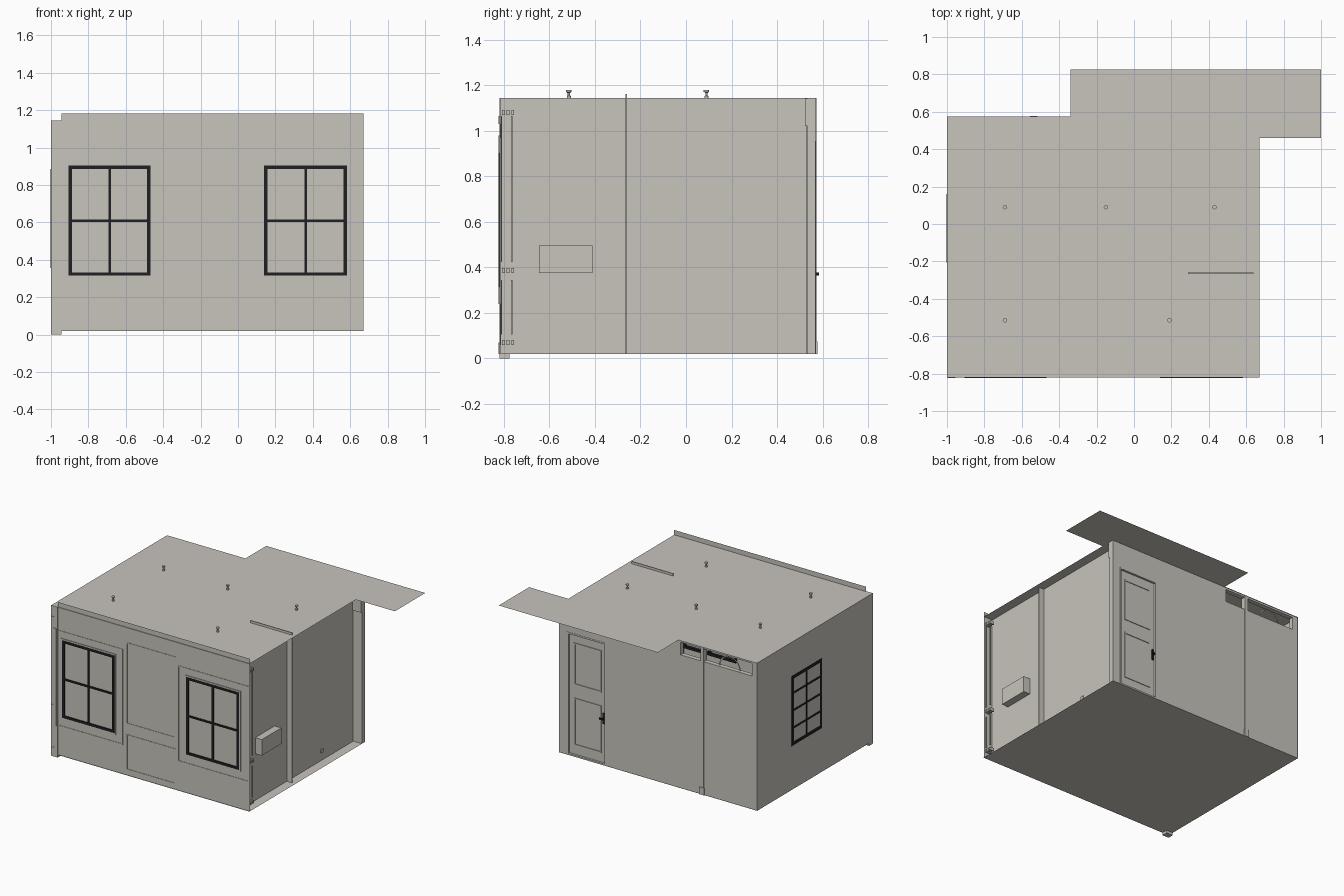
import bpy, bmesh, math

if "Cube" in bpy.data.objects:
    bpy.data.objects.remove(bpy.data.objects["Cube"])

def material(name, rgb):
    m = bpy.data.materials.new(name)
    m.diffuse_color = (*rgb, 1)
    m.use_nodes = True
    m.node_tree.nodes["Principled BSDF"].inputs["Base Color"].default_value = m.diffuse_color
    return m

PLASTER = material("warm_grey", (0.58, 0.555, 0.51))
BLACK = material("black_frame", (0.014, 0.014, 0.016))

def finish(name, bm, mat):
    me = bpy.data.meshes.new(name)
    bm.to_mesh(me)
    bm.free()
    me.materials.append(mat)
    ob = bpy.data.objects.new(name, me)
    bpy.context.collection.objects.link(ob)
    return ob

def add_box(bm, x0, x1, y0, y1, z0, z1):
    vs = bmesh.ops.create_cube(bm, size=1)["verts"]
    for v in vs:
        v.co = ((x0 + x1) / 2 + v.co.x * (x1 - x0),
                (y0 + y1) / 2 + v.co.y * (y1 - y0),
                (z0 + z1) / 2 + v.co.z * (z1 - z0))

def boxes(name, items, mat=PLASTER):
    bm = bmesh.new()
    for b in items:
        add_box(bm, *b)
    return finish(name, bm, mat)

def sheet(name, pts, mat=PLASTER):
    bm = bmesh.new()
    bm.faces.new([bm.verts.new(p) for p in pts])
    return finish(name, bm, mat)

def frame(axis, a0, a1, z0, z1, w, d0, d1, cols=1, rows=1, bar=0.01):
    """Rectangular frame with glazing bars; axis 'x' runs along x, 'y' along y."""
    rects = [(a0, a0 + w, z0, z1), (a1 - w, a1, z0, z1),
             (a0 + w, a1 - w, z0, z0 + w), (a0 + w, a1 - w, z1 - w, z1)]
    for i in range(1, cols):
        c = a0 + (a1 - a0) * i / cols
        rects.append((c - bar / 2, c + bar / 2, z0 + w, z1 - w))
    for i in range(1, rows):
        c = z0 + (z1 - z0) * i / rows
        rects.append((a0 + w, a1 - w, c - bar / 2, c + bar / 2))
    if axis == 'x':
        return [(p, q, d0, d1, r, s) for p, q, r, s in rects]
    return [(d0, d1, p, q, r, s) for p, q, r, s in rects]

FLOOR, CEIL = 0.02, 1.145

# floor and ceiling sheets
sheet("floor", [(-1, -.82, FLOOR), (.67, -.82, FLOOR), (.67, .572, FLOOR), (-1, .572, FLOOR)])
outline = [(-1, -.82), (.67, -.82), (.67, .46), (1, .46), (1, .825),
           (-.34, .825), (-.34, .575), (-1, .575)]
sheet("ceiling", [(x, y, CEIL) for x, y in outline])

# front wall, rising a little above the ceiling
YF = -.815
sheet("front_wall", [(-.945, YF, FLOOR), (.67, YF, FLOOR), (.67, YF, 1.182), (-.945, YF, 1.182)])
# raised mouldings: middle panels and window surrounds
mould = []
for a0, a1, z0, z1 in ((-.37, .045, .41, 1.03), (-.37, .045, .06, .33),
                       (-.94, -.40, .24, .97), (.065, .66, .24, .97)):
    mould += frame('x', a0, a1, z0, z1, .008, YF - .003, YF)
boxes("front_mouldings", mould)
for label, x0, x1 in (("left", -.905, -.468), ("right", .14, .583)):
    boxes(label + "_window_trim", frame('x', x0 - .012, x1 + .012, .303, .915, .012, YF - .005, YF))
    boxes(label + "_window_frame",
          frame('x', x0, x1, .315, .903, .018, YF - .008, YF + .02, 2, 2, .013), BLACK)

# left front corner post with cover plate and hinges
boxes("corner_post", [(-1, -.945, -.82, -.775, 0, CEIL)])
boxes("post_plate", [(-.98, -.955, -.824, -.82, .24, .98)])
boxes("post_hinges", [(-.998, -.975, -.824, -.82, z, z + h)
                      for z, h in ((1.03, .035), (.375, .02), (.02, .05))])

# left wall with eight pane window
sheet("left_wall", [(-1, -.78, FLOOR), (-1, .572, FLOOR), (-1, .572, CEIL), (-1, -.78, CEIL)])
boxes("side_window_frame", frame('y', -.205, .16, .355, .885, .024, -1.0, -.98, 2, 4, .014)
      + frame('y', -.205, .16, .355, .885, .024, -1.003, -1.0, 2, 4, .014), BLACK)

# right wall, set in from the floor edge, and the partition poking through it
XR = .597
boxes("right_wall", [(XR - .01, XR, -.815, .532, FLOOR, CEIL - .001)])
boxes("partition", [(.29, .64, -.266, -.260, FLOOR, 1.163)])
boxes("wall_box", [(XR, .652, -.645, -.41, .375, .497)])
boxes("wall_outlet", [(XR, XR + .006, .14, .17, .08, .105)])

# rods and brackets behind the right end of the front wall
rods = []
for y in (-.811, -.766):
    for z0, z1 in ((.105, .345), (.425, 1.065)):
        rods.append((.652, .660, y - .003, y + .003, z0, z1))
boxes("corner_rods", rods)
boxes("corner_brackets", [(.63, .665, y, y + .012, z, z + .022)
                          for y in (-.808, -.788, -.768) for z in (.375, .06, 1.07)])

# back wall pieces around the door and the transom openings
Y0, Y1 = .535, .570
DX0, DX1, DZ = .273, .603, .955
boxes("back_wall", [
    (-1, -.34, Y0, Y1, FLOOR, 1.02),
    (-.34, DX0, Y0, Y1, FLOOR, CEIL - .001),
    (DX0, DX1, Y0, Y1, DZ, CEIL - .001),
    (DX1, .67, Y0, Y1, FLOOR, CEIL - .001)])
boxes("wall_header", [(XR, .67, .523, Y0, 1.022, CEIL - .002)])
boxes("transom_frame", frame('x', -1, -.536, 1.02, CEIL - .001, .014, Y0, Y1)
      + frame('x', -.536, -.34, 1.02, CEIL - .001, .014, Y0, Y1)
      + [(-.999, -.955, Y0, Y1, 1.02, CEIL - .001)])
boxes("back_post", [(-.55, -.522, Y0, Y1 + .004, FLOOR, CEIL - .001)])
boxes("post_foot", [(-.556, -.516, Y1, Y1 + .008, FLOOR, .075)])

# arched bar seen in the transom opening
bm = bmesh.new()
N, cx, cz = 12, -.755, 1.034
for i in range(N):
    t0, t1 = math.pi * i / N, math.pi * (i + 1) / N
    ring = [(r, t) for r, t in ((.08, t0), (.09, t0), (.09, t1), (.08, t1))]
    bm.faces.new([bm.verts.new((cx + r * math.cos(t), .55, cz + r * math.sin(t))) for r, t in ring])
finish("transom_arch", bm, PLASTER)

# door leaf with two raised-edge panels, casing and handle
boxes("door", [(DX0 + .012, DX1 - .012, .542, .556, FLOOR, DZ - .012)])
boxes("door_casing", frame('x', DX0, DX1, FLOOR, DZ, .012, Y0, Y1 + .002))
boxes("door_panels", frame('x', DX0 + .05, DX1 - .05, .56, .88, .010, .556, .561)
      + frame('x', DX0 + .05, DX1 - .05, .10, .46, .010, .556, .561))
boxes("door_handle", [(.292, .308, .556, .564, .33, .41), (.294, .306, .564, .58, .365, .378),
                      (.294, .325, .576, .584, .365, .378)], BLACK)

# spool shaped ceiling bolts
profile = [(.009, CEIL), (.009, 1.153), (.005, 1.157), (.005, 1.166), (.012, 1.172), (.012, 1.18)]
bm = bmesh.new()
S = 12
for px, py in ((-.69, .09), (-.15, .09), (.43, .09), (-.69, -.515), (.19, -.515)):
    rings = [[bm.verts.new((px + r * math.cos(2 * math.pi * k / S),
                            py + r * math.sin(2 * math.pi * k / S), z)) for k in range(S)]
             for r, z in profile]
    for a, b in zip(rings, rings[1:]):
        for k in range(S):
            bm.faces.new((a[k], a[(k + 1) % S], b[(k + 1) % S], b[k]))
    bm.faces.new(rings[-1])
finish("ceiling_bolts", bm, PLASTER)
